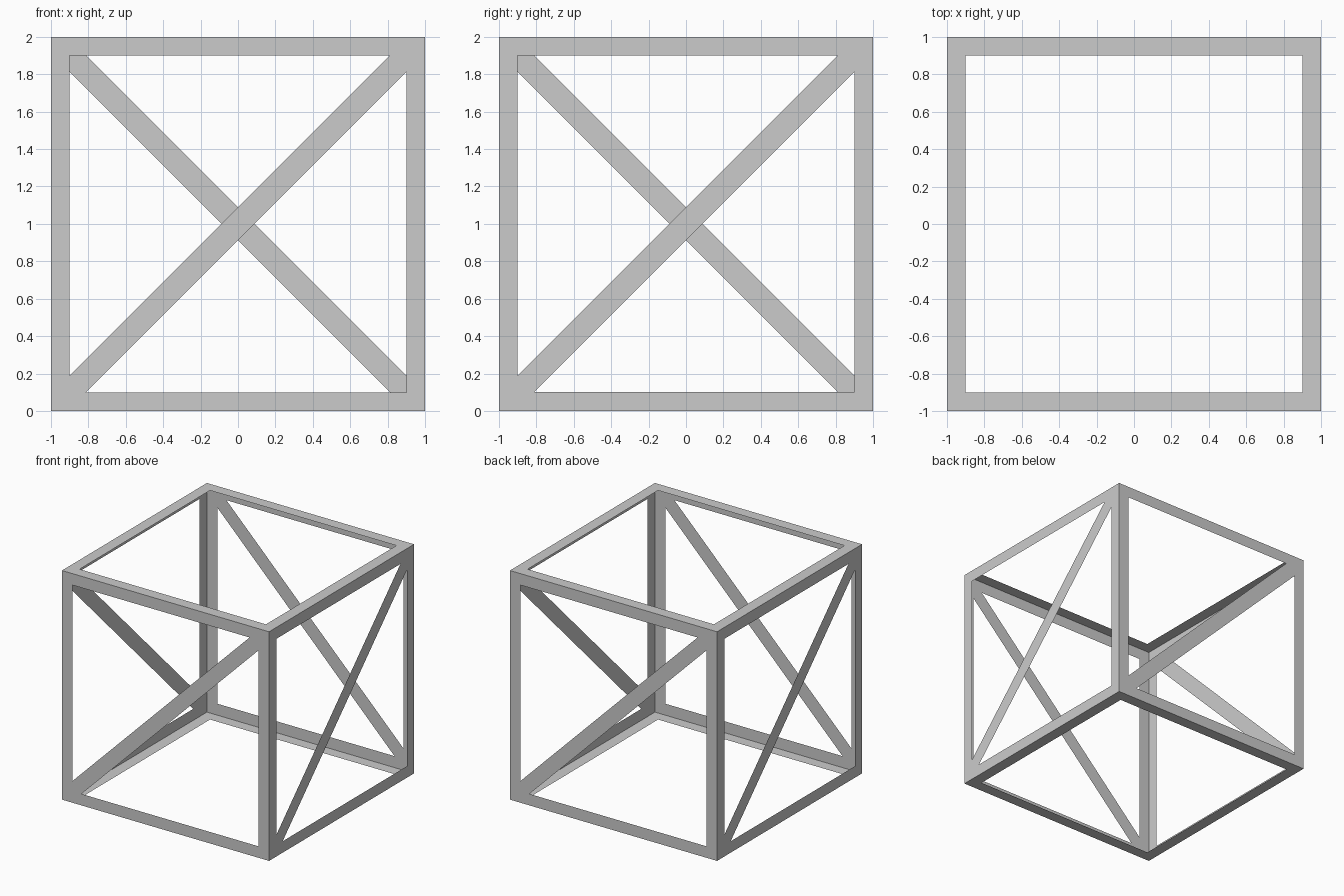
import bpy, bmesh
from math import pi
from mathutils import Matrix

if "Cube" in bpy.data.objects:
    bpy.data.objects.remove(bpy.data.objects["Cube"])

BAR = 0.1      # width of the frame strips
HALF = 0.088   # half width of a brace, measured along the opening's edge


def add_object(name, bm):
    mesh = bpy.data.meshes.new(name)
    bm.to_mesh(mesh)
    bm.free()
    obj = bpy.data.objects.new(name, mesh)
    bpy.context.collection.objects.link(obj)
    return obj


# Open sheet frame: a cube with every face inset and its middle removed
bm = bmesh.new()
bmesh.ops.create_cube(bm, size=2, matrix=Matrix.Translation((0, 0, 1)))
panels = bm.faces[:]
bmesh.ops.inset_individual(bm, faces=panels, thickness=BAR, use_even_offset=True)
bmesh.ops.delete(bm, geom=panels, context='FACES')
add_object("box_frame", bm)

# Flat diagonal brace on each side, lower left to upper right seen from outside
e = 1 - BAR
profile = [(-e, -e), (-e + HALF, -e), (e, e - HALF),
           (e, e), (e - HALF, e), (-e, -e + HALF)]
for i, side in enumerate(("front", "right", "back", "left")):
    bm = bmesh.new()
    bm.faces.new([bm.verts.new((x, -1, z + 1)) for x, z in profile])
    bm.transform(Matrix.Rotation(i * pi / 2, 4, 'Z'))
    add_object(side + "_brace", bm)
